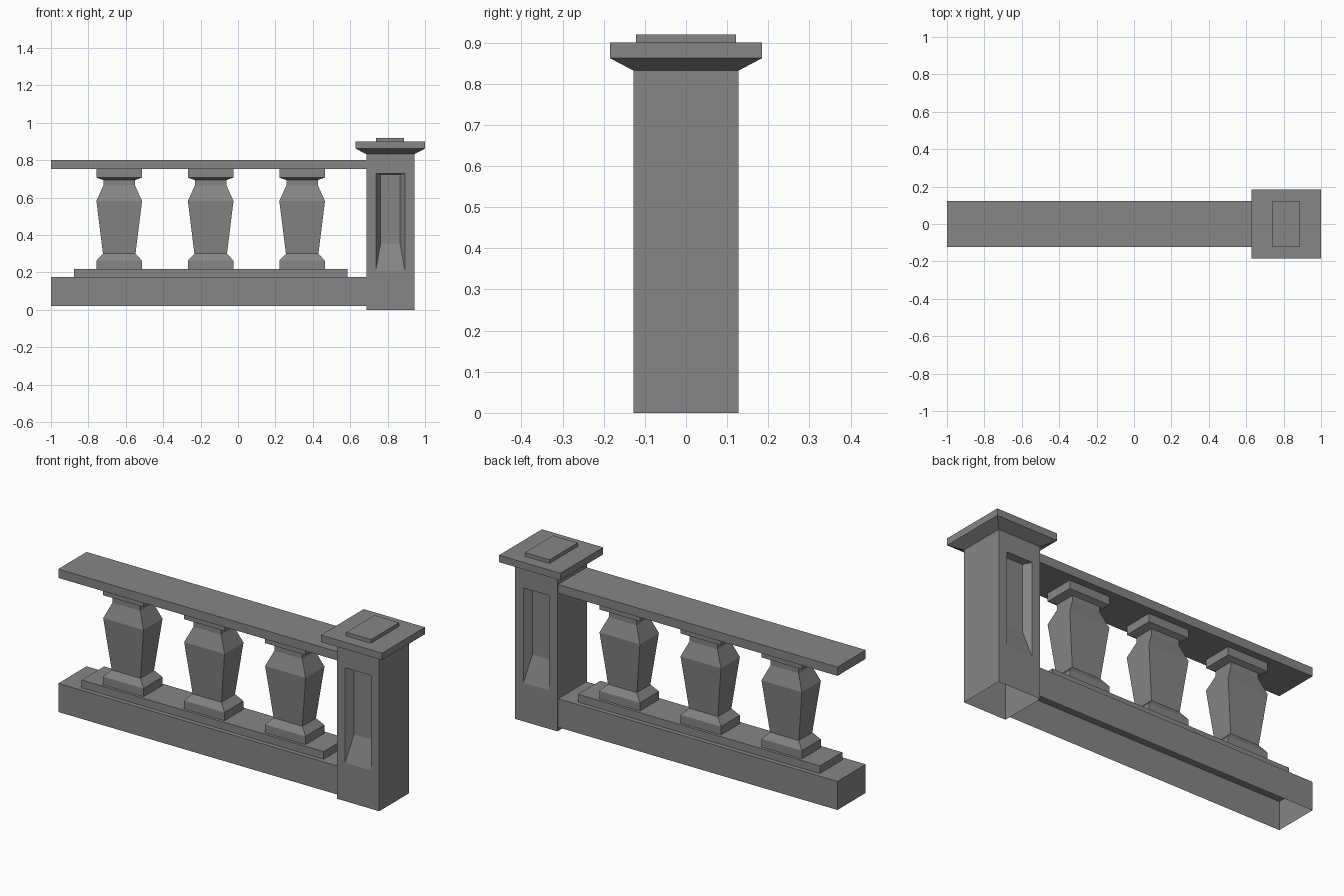
import bpy
import bmesh

if "Cube" in bpy.data.objects:
    bpy.data.objects.remove(bpy.data.objects["Cube"])

stone = bpy.data.materials.new("dark_stone")
stone.diffuse_color = (0.24, 0.24, 0.24, 1)
stone.use_nodes = True
stone.node_tree.nodes["Principled BSDF"].inputs["Base Color"].default_value = stone.diffuse_color


def finish(name, bm):
    bmesh.ops.remove_doubles(bm, verts=bm.verts, dist=1e-5)
    bmesh.ops.recalc_face_normals(bm, faces=bm.faces)
    mesh = bpy.data.meshes.new(name)
    bm.to_mesh(mesh)
    bm.free()
    mesh.materials.append(stone)
    obj = bpy.data.objects.new(name, mesh)
    bpy.context.collection.objects.link(obj)
    return obj


def bridge(bm, a, b):
    for i in range(4):
        j = (i + 1) % 4
        bm.faces.new((a[i], a[j], b[j], b[i]))


def loft(name, cx, rings, open_bottom=False):
    """Stack of rectangles: each ring is (z, half width x, half depth y)."""
    bm = bmesh.new()
    loops = [[bm.verts.new((cx + sx * hx, sy * hy, z))
              for sx, sy in ((-1, -1), (1, -1), (1, 1), (-1, 1))]
             for z, hx, hy in rings]
    for a, b in zip(loops, loops[1:]):
        bridge(bm, a, b)
    bm.faces.new(loops[-1])
    if not open_bottom:
        bm.faces.new(loops[0][::-1])
    return finish(name, bm)


def box(name, x0, x1, hy, z0, z1, open_bottom=False):
    hx = (x1 - x0) / 2
    return loft(name, (x0 + x1) / 2, [(z0, hx, hy), (z1, hx, hy)], open_bottom)


PX, PH = 0.8145, 0.128      # post centre and half width
POST_TOP = 0.832
RAIL_Y = 0.122

# Long beam at the foot (hollow below), plinth strip and handrail
box("base_beam", -1, PX - PH, RAIL_Y, 0.02, 0.176, open_bottom=True)
box("plinth", -0.876, 0.585, 0.097, 0.176, 0.218)
box("handrail", -1, PX - PH, RAIL_Y, 0.752, 0.80)

# Three vase-shaped square balusters: (z, half width)
profile = [(0.218, 0.122), (0.263, 0.122), (0.300, 0.087), (0.582, 0.122),
           (0.666, 0.084), (0.694, 0.084), (0.707, 0.122), (0.752, 0.122)]
for i in range(3):
    loft(f"baluster_{i + 1}", -0.635 + 0.489 * i,
         [(z, h, h * 0.67) for z, h in profile])

# Post shell with a recessed panel front and back, hollow below
bm = bmesh.new()
outlines = [  # half width, bottom z, top z, inset depth
    (PH, 0.0, POST_TOP, 0.0),
    (0.078, 0.210, 0.728, 0.0),
    (0.052, 0.356, 0.724, 0.04),
]
for side in (-1, 1):
    loops = [[bm.verts.new((PX + x, side * (PH - d), z))
              for x, z in ((-h, z0), (h, z0), (h, z1), (-h, z1))]
             for h, z0, z1, d in outlines]
    bridge(bm, loops[0], loops[1])
    bridge(bm, loops[1], loops[2])
    bm.faces.new(loops[2])
    x = PX + side * PH
    bm.faces.new([bm.verts.new((x, y, z)) for y, z in
                  ((-PH, 0), (PH, 0), (PH, POST_TOP), (-PH, POST_TOP))])
bm.faces.new([bm.verts.new((PX + a * PH, b * PH, POST_TOP))
              for a, b in ((-1, -1), (1, -1), (1, 1), (-1, 1))])
finish("post", bm)

# Flared post cap and raised tile
loft("post_cap", PX, [(POST_TOP, PH, PH), (0.862, 0.185, 0.185),
                      (0.90, 0.185, 0.185)])
box("cap_tile", 0.739, 0.888, 0.122, 0.90, 0.92)
